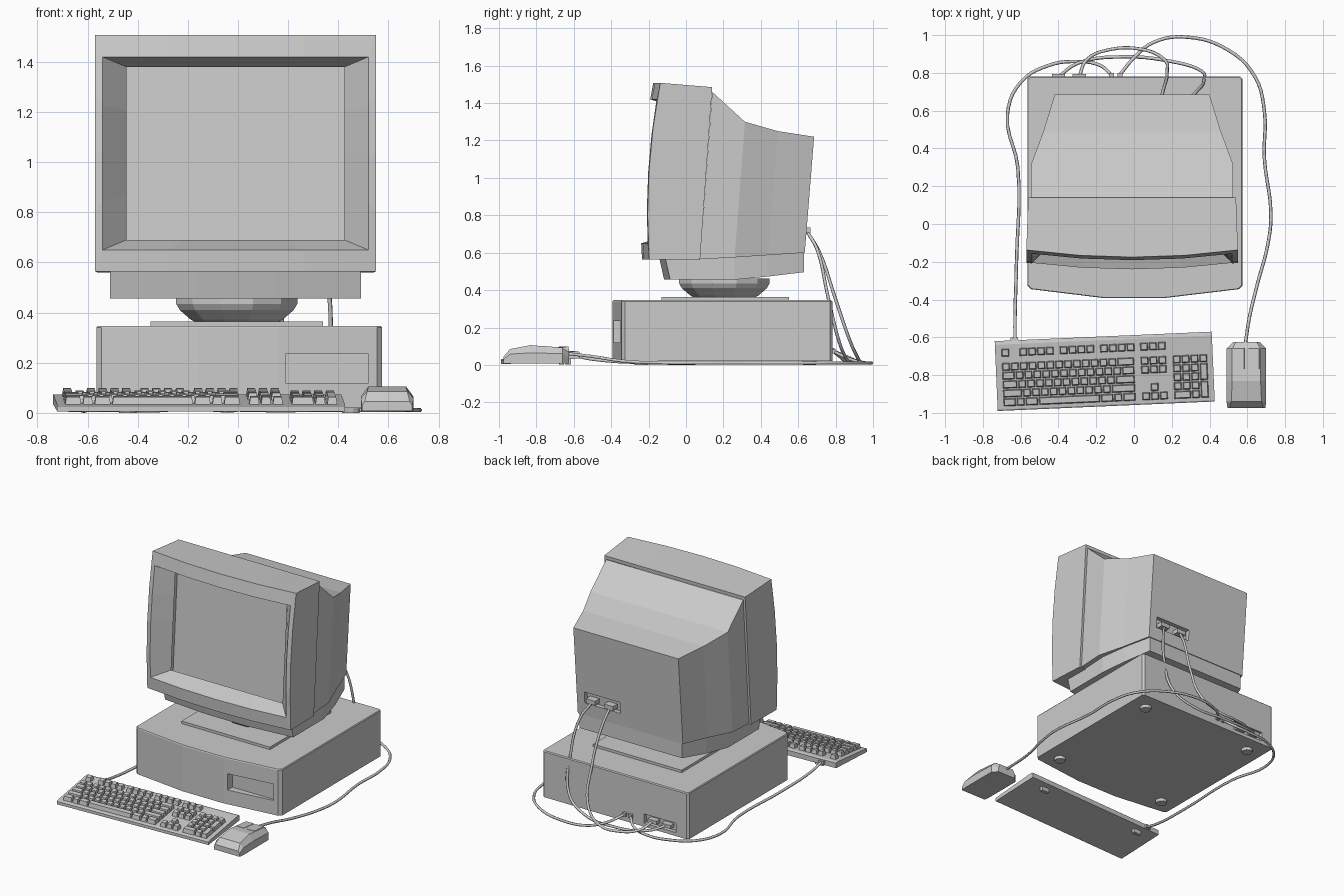
import bpy, bmesh, math
from mathutils import Vector

if "Cube" in bpy.data.objects:
    bpy.data.objects.remove(bpy.data.objects["Cube"])


def finish(name, bm):
    bmesh.ops.recalc_face_normals(bm, faces=bm.faces)
    me = bpy.data.meshes.new(name)
    bm.to_mesh(me)
    bm.free()
    ob = bpy.data.objects.new(name, me)
    bpy.context.collection.objects.link(ob)
    return ob


def add_loft(bm, rings, cap0=True, cap1=True):
    vs = [[bm.verts.new(p) for p in r] for r in rings]
    n = len(vs[0])
    for a, b in zip(vs, vs[1:]):
        for i in range(n):
            j = (i + 1) % n
            bm.faces.new((a[i], a[j], b[j], b[i]))
    if cap0:
        bm.faces.new(vs[0][::-1])
    if cap1:
        bm.faces.new(vs[-1])


def loft(name, rings, cap0=True, cap1=True):
    bm = bmesh.new()
    add_loft(bm, rings, cap0, cap1)
    return finish(name, bm)


def add_box(bm, x0, x1, y0, y1, z0, z1, taper=0.0, zslope=0.0):
    t = taper
    lo = [(x0, y0), (x1, y0), (x1, y1), (x0, y1)]
    hi = [(x0 + t, y0 + t), (x1 - t, y0 + t), (x1 - t, y1 - t), (x0 + t, y1 - t)]
    add_loft(bm, [[(x, y, z0 + zslope * y) for x, y in lo],
                  [(x, y, z1 + zslope * y) for x, y in hi]])


def boxes(name, specs):
    bm = bmesh.new()
    for s in specs:
        add_box(bm, *s)
    return finish(name, bm)


def disc(x, y, z, r, n):
    return [(x + r * math.cos(2 * math.pi * (i + .5) / n),
             y + r * math.sin(2 * math.pi * (i + .5) / n), z) for i in range(n)]


# --- desktop case: bowed front, cut drive slot and rear port bays
plan = [(-.565, -.325), (-.545, -.345), (-.16, -.392), (.16, -.392), (.555, -.345),
        (.575, -.325), (.575, .77), (.56, .782), (-.55, .782), (-.565, .77)]
case = loft("computer_case", [[(x, y, .02) for x, y in plan],
                              [(x, y, .34) for x, y in plan],
                              [(.005 + (x - .005) * .992, y * .992, .346) for x, y in plan]])
cutter = boxes("case_cutter", [(.19, .52, -.5, -.335, .12, .235),
                               (-.47, -.22, .755, .9, .045, .11)])
cutter.hide_render = True
mod = case.modifiers.new("bays", 'BOOLEAN')
mod.operation, mod.object, mod.solver = 'DIFFERENCE', cutter, 'EXACT'
bpy.context.view_layer.objects.active = case
bpy.ops.object.modifier_apply(modifier="bays")
bpy.data.objects.remove(cutter)

bm = bmesh.new()
for x in (-.44, .45):
    for y in (-.24, .66):
        add_loft(bm, [disc(x, y, 0, .036, 12), disc(x, y, .022, .04, 12)])
finish("case_feet", bm)

# --- swivel stand
boxes("stand_plate", [(-.35, .34, -.13, .55, .344, .364)])
loft("swivel_base", [disc(-.005, .205, z, r, 12) for z, r in
                     ((.362, .17), (.372, .19), (.41, .235), (.435, .25), (.462, .25))])

# --- monitor lower skirt
skirt = [(-.51, -.11), (-.17, -.142), (.15, -.142), (.49, -.11),
         (.49, .26), (.45, .44), (.39, .63), (-.41, .63), (-.47, .44), (-.51, .26)]
loft("monitor_skirt",
     [[(x, y + (.025 if y < 0 else 0), .456 + max(0, y - .3) * .12) for x, y in skirt],
      [(x, y, .568 + max(0, y) * .05) for x, y in skirt]])


# --- monitor bezel: bowed front frame around an open screen
def frame(hw, z0, z1, yf, nx=4, nz=4, cx=-.01):
    xs = [cx - hw + 2 * hw * i / nx for i in range(nx + 1)]
    zs = [z0 + (z1 - z0) * i / nz for i in range(nz + 1)]
    pts = [(x, z0) for x in xs[:-1]] + [(xs[-1], z) for z in zs[:-1]]
    pts += [(x, z1) for x in xs[:0:-1]] + [(xs[0], z) for z in zs[:0:-1]]
    return [(x, yf(x, z), z) for x, z in pts]


def front_y(x, z):
    t = (z - .565) / .94
    return -.235 - .063 * t + .122 * t * t + .038 * ((x + .01) / .56) ** 2


def rear_y(x, z):
    return .075 + .065 * (z - .56) / .925


loft("monitor_bezel", [
    frame(.533, .568, 1.46, rear_y),
    frame(.55, .56, 1.485, rear_y),
    frame(.56, .565, 1.508, front_y),
    frame(.53, .65, 1.42, front_y),
    frame(.435, .69, 1.38, lambda x, z: -.11 + .07 * (z - .69)),
], False, False)


# --- monitor rear housing, hollow, with port recess in the back
def section(hw, yt, zt, yb, zb):
    return [(-.01 - hw, yb, zb), (-.01 + hw, yb, zb), (-.01 + hw, yt, zt), (-.01 - hw, yt, zt)]


def port_ring(inset):
    return [(x, .635 + .08 * (z - .6) - inset, z)
            for x, z in ((.06, .69), (.34, .69), (.34, .77), (.06, .77))]


loft("monitor_housing", [
    section(.535, .14, 1.46, .075, .565),
    section(.535, .315, 1.30, .26, .575),
    section(.47, .49, 1.25, .44, .587),
    section(.41, .685, 1.22, .635, .60),
    port_ring(0), port_ring(.03)])

# --- plugs in the rear bays
boxes("monitor_plugs", [(x - .035, x + .035, .605, .665, .705, .735) for x in (.14, .28)])
boxes("case_plugs", [(x - .035, x + .035, .75, .795, .065, .09) for x in (-.40, -.29)]
      + [(x - .013, x + .013, .77, .80, .06, .085) for x in (-.12, -.075)])


# --- cables
def cable(name, pts, r=.009):
    cu = bpy.data.curves.new(name, 'CURVE')
    cu.dimensions = '3D'
    cu.bevel_depth, cu.bevel_resolution, cu.resolution_u = r, 1, 5
    sp = cu.splines.new('BEZIER')
    sp.bezier_points.add(len(pts) - 1)
    for bp, p in zip(sp.bezier_points, pts):
        bp.co = Vector(p)
        bp.handle_left_type = bp.handle_right_type = 'AUTO'
    ob = bpy.data.objects.new(name, cu)
    bpy.context.collection.objects.link(ob)
    bpy.ops.object.select_all(action='DESELECT')
    ob.select_set(True)
    bpy.context.view_layer.objects.active = ob
    bpy.ops.object.convert(target='MESH')


cable("monitor_power_cable", [(.14, .65, .71), (.155, .71, .61), (.175, .80, .35), (.15, .88, .12),
                              (.04, .925, .025), (-.12, .925, .015), (-.25, .87, .04), (-.29, .78, .078)])
cable("monitor_video_cable", [(.28, .65, .71), (.33, .70, .62), (.37, .76, .36), (.34, .82, .12),
                              (.2, .86, .03), (-.05, .885, .015), (-.3, .85, .04), (-.40, .78, .078)])
cable("mouse_cable", [(.59, -.63, .06), (.61, -.5, .045), (.65, -.33, .02), (.71, -.1, .011), (.725, .05, .011),
                      (.69, .35, .011), (.69, .6, .011), (.64, .78, .011), (.5, .92, .011), (.27, .99, .011),
                      (.1, .96, .011), (0, .88, .03), (-.075, .79, .072)])
cable("keyboard_cable", [(-.63, -.62, .055), (-.63, -.5, .03), (-.622, -.2, .011), (-.615, .3, .011), (-.67, .58, .011),
                         (-.6, .75, .011), (-.45, .84, .011), (-.3, .86, .011), (-.18, .84, .03), (-.12, .79, .072)])

# --- mouse: cross-sections along y (y, half width, shoulder z, top half width, top z)
rings = []
for y, w, zs, wt, zt in ((-.975, .10, .03, .09, .045), (-.94, .105, .058, .08, .085),
                         (-.83, .105, .065, .075, .106), (-.66, .105, .06, .075, .09),
                         (-.625, .07, .04, .055, .07)):
    rings.append([(.595 + x, y, z) for x, z in
                  ((-w, .008), (w, .008), (w, zs), (wt, zt), (-wt, zt), (-w, zs))])
loft("mouse_body", rings)
boxes("mouse_buttons", [(.595 + s * .04 - .031, .595 + s * .04 + .031, -.77, -.655, .027, .033, .003, -.09)
                        for s in (-1, 1)])

# --- keyboard, built flat then turned slightly
SL = .045 / .37
turn, place = math.radians(2.5), (-.155, -.78, 0)
prof = [(-.185, .006), (.185, .035), (.185, .07), (.165, .074), (-.178, .032), (-.185, .027)]
parts = [loft("keyboard_body", [[(s, y, z) for y, z in prof] for s in (-.575, .575)])]

P = .047
bm = bmesh.new()


def key(u, v, w=1, h=1):
    add_box(bm, u + .003, u + w * P - .003, v - h * P + .003, v - .003, .050, .082, .005, SL)


main_rows = [[1] * 13 + [2], [1.5] + [1] * 12 + [1.5], [1.75] + [1] * 11 + [2.25],
             [2.25] + [1] * 10 + [2.75], [1.5, 1, 1.5, 7, 1.5, 1, 1.5]]
for r, row in enumerate(main_rows):
    u = -.545
    for w in row:
        key(u, .07 - r * P, w)
        u += w * P
key(-.545, .145)
for g in range(3):                                   # function groups
    for k in range(4):
        key(-.45 + g * .214 + k * P, .145)
for k in range(3):                                   # navigation and arrows
    key(.19 + k * P, .145)
    key(.19 + k * P, .07)
    key(.19 + k * P, .07 - P)
    key(.19 + k * P, .07 - 4 * P)
key(.19 + P, .07 - 3 * P)
for r in range(5):                                   # number pad
    for k in range(3):
        if not (r == 4 and k == 1):
            key(.36 + k * P, .07 - r * P, 2 if r == 4 and k == 0 else 1)
key(.36 + 3 * P, .07)
key(.36 + 3 * P, .07 - P, 1, 2)
key(.36 + 3 * P, .07 - 3 * P, 1, 2)
parts.append(finish("keyboard_keys", bm))
parts.append(boxes("keyboard_feet", [(x - .03, x + .03, .12, .145, .003, .04) for x in (-.42, .42)]))
parts.append(boxes("keyboard_cable_plug", [(-.49, -.45, .18, .2, .04, .065)]))
for ob in parts:
    ob.rotation_euler.z = turn
    ob.location = place
